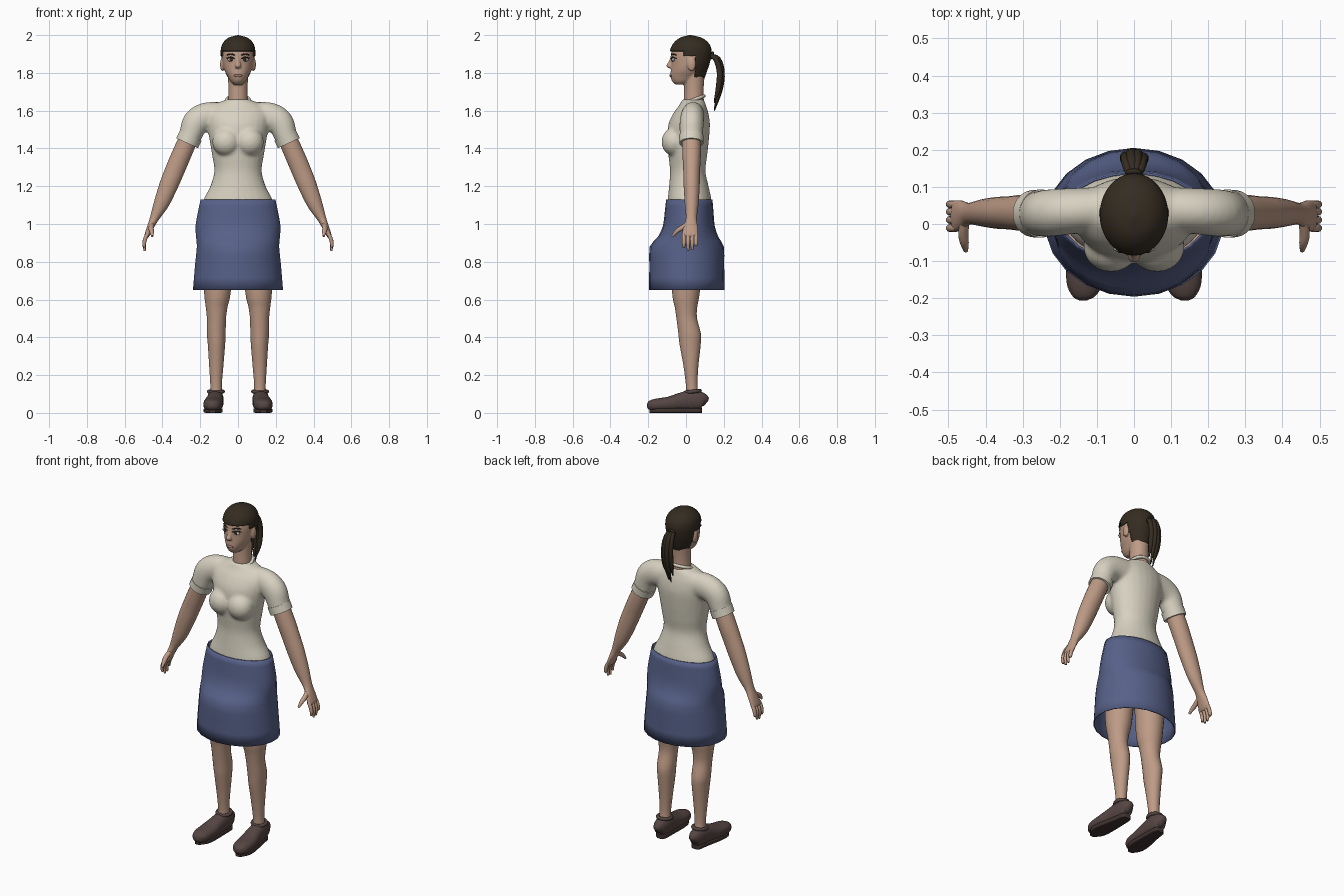
import bpy, bmesh, math
from mathutils import Vector

old = bpy.data.objects.get("Cube")
if old:
    bpy.data.objects.remove(old, do_unlink=True)


def material(name, rgb):
    m = bpy.data.materials.new(name)
    m.use_nodes = True
    m.diffuse_color = (*rgb, 1)
    m.node_tree.nodes["Principled BSDF"].inputs["Base Color"].default_value = (*rgb, 1)
    return m


SKIN = material("skin", (0.52, 0.33, 0.24))
SHIRT = material("cream_cloth", (0.68, 0.64, 0.53))
SKIRT = material("blue_cloth", (0.095, 0.12, 0.25))
HAIR = material("dark_brown_hair", (0.035, 0.025, 0.015))
SHOE = material("brown_leather", (0.09, 0.06, 0.055))
SOLE = material("dark_sole", (0.05, 0.033, 0.03))
LIP = material("lip", (0.34, 0.17, 0.14))
WHITE = material("eye_white", (0.5, 0.48, 0.45))
IRIS = material("iris", (0.03, 0.025, 0.02))
parts = []


def finish(ob, name, mat):
    ob.name = name
    ob.data.materials.clear()
    ob.data.materials.append(mat)
    if ob not in parts:
        parts.append(ob)
    return ob


def smooth_rows(rows, steps):
    """Catmull-Rom interpolation of ring parameters."""
    p = [Vector(r) for r in rows]
    p = [p[0] * 2 - p[1]] + p + [p[-1] * 2 - p[-2]]
    out = []
    for a, b, c, d in zip(p, p[1:], p[2:], p[3:]):
        for k in range(steps):
            t = k / steps
            out.append(0.5 * (2 * b + (c - a) * t + (2 * a - 5 * b + 4 * c - d) * t**2
                              + (3 * b - a - 3 * c + d) * t**3))
    return out + [p[-2]]


def loft(name, rows, mat, n=24, steps=4, side=(0, 1, 0), level=False, caps=True, power=1):
    """Skin elliptical rings (x, y, z, half width, half depth) along a path."""
    rows = smooth_rows(rows, steps)
    v = Vector(side)
    bm = bmesh.new()
    rings = []
    for i, r in enumerate(rows):
        c = Vector(r[:3])
        t = Vector(rows[min(i + 1, len(rows) - 1)][:3]) - Vector(rows[max(i - 1, 0)][:3])
        t = Vector((0, 0, 1)) if level else t.normalized()
        u = v.cross(t).normalized()
        w = t.cross(u)
        ring = []
        for k in range(n):
            a = math.tau * (k + 0.5) / n
            x, y = math.cos(a), math.sin(a)
            x, y = (math.copysign(abs(q) ** power, q) for q in (x, y))
            ring.append(bm.verts.new(c + u * x * max(r[3], 0.001) + w * y * max(r[4], 0.001)))
        rings.append(ring)
    for a, b in zip(rings, rings[1:]):
        for k in range(n):
            j = (k + 1) % n
            bm.faces.new((a[k], a[j], b[j], b[k]))
    if caps:
        bm.faces.new(rings[0][::-1])
        bm.faces.new(rings[-1])
    bmesh.ops.recalc_face_normals(bm, faces=bm.faces)
    me = bpy.data.meshes.new(name)
    bm.to_mesh(me)
    bm.free()
    ob = bpy.data.objects.new(name, me)
    bpy.context.collection.objects.link(ob)
    return finish(ob, name, mat)


def stack(name, rows, mat, **kw):
    """Level rings given as (z, half width, front y, back y)."""
    rows = [(0, (f + b) / 2, z, w, (b - f) / 2) for z, w, f, b in rows]
    return loft(name, rows, mat, level=True, **kw)


def ball(name, loc, size, mat):
    bpy.ops.mesh.primitive_uv_sphere_add(segments=20, ring_count=12, location=loc)
    ob = bpy.context.object
    ob.scale = size
    return finish(ob, name, mat)


def ring(name, loc, major, minor, mat, tilt=0):
    bpy.ops.mesh.primitive_torus_add(location=loc, rotation=(tilt, 0, 0), major_radius=major,
                                     minor_radius=minor, major_segments=32, minor_segments=8)
    return finish(bpy.context.object, name, mat)


def fuse(name, obs, mat, voxel, rounds):
    """Blend overlapping solids into one smooth skin."""
    bpy.ops.object.select_all(action='DESELECT')
    for o in obs:
        o.select_set(True)
        parts.remove(o)
    bpy.context.view_layer.objects.active = obs[0]
    bpy.ops.object.join()
    ob = obs[0]
    mod = ob.modifiers.new("remesh", 'REMESH')
    mod.mode = 'VOXEL'
    mod.voxel_size = voxel
    bpy.ops.object.modifier_apply(modifier=mod.name)
    mod = ob.modifiers.new("smooth", 'SMOOTH')
    mod.iterations = rounds
    bpy.ops.object.modifier_apply(modifier=mod.name)
    return finish(ob, name, mat)


def flip(rows, s):
    return [(r[0] * s, *r[1:]) for r in rows]


SIDES = (("left", 1), ("right", -1))

# Shirt: torso, bust and sleeves blended together
shirt = [stack("torso", [(1.08, .19, -.10, .14), (1.13, .183, -.097, .135), (1.2, .147, -.09, .12),
                         (1.28, .126, -.085, .103), (1.36, .137, -.093, .112), (1.45, .152, -.1, .122),
                         (1.53, .165, -.093, .127), (1.59, .165, -.065, .118), (1.63, .13, -.035, .105),
                         (1.66, .06, -.02, .095)], SHIRT)]
for nm, s in SIDES:
    shirt.append(ball("bust", (s * .062, -.062, 1.435), (.075, .068, .075), SHIRT))
    shirt.append(loft("sleeve", flip([(.08, .04, 1.57, .075, .06), (.165, .035, 1.568, .076, .062),
                                      (.222, .03, 1.538, .072, .064), (.25, .028, 1.475, .062, .062),
                                      (.266, .028, 1.435, .06, .061)], s), SHIRT))
fuse("shirt", shirt, SHIRT, .009, 7)
ring("collar", (0, .04, 1.657), .059, .009, SHIRT, .36)

# Skirt: flared open shell
skirt = stack("skirt", [(1.13, .2, -.105, .14), (1.06, .215, -.113, .146), (.99, .227, -.122, .152),
                        (.93, .224, -.15, .172), (.88, .22, -.192, .2), (.78, .23, -.194, .202),
                        (.65, .241, -.196, .205)], SKIRT, n=22, steps=2, caps=False)
mod = skirt.modifiers.new("thickness", 'SOLIDIFY')
mod.thickness = .006

# Head, neck, nose and ears blended together
head = [stack("skull", [(1.738, .022, -.055, 0), (1.755, .04, -.073, .04), (1.78, .054, -.082, .07),
                        (1.81, .07, -.081, .09), (1.85, .081, -.079, .115), (1.9, .084, -.08, .125),
                        (1.95, .074, -.06, .112), (1.98, .04, -.02, .07)], SKIN, n=32),
        stack("neck", [(1.58, .06, -.01, .1), (1.65, .053, -.012, .095), (1.72, .051, -.01, .094),
                       (1.8, .055, -.01, .1)], SKIN),
        loft("nose", [(0, -.072, 1.885, .009, .01), (0, -.08, 1.86, .011, .012),
                      (0, -.088, 1.838, .016, .017), (0, -.082, 1.825, .012, .012)], SKIN, level=True)]
for nm, s in SIDES:
    head.append(ball("ear", (s * .083, .03, 1.845), (.012, .022, .036), SKIN))
fuse("head", head, SKIN, .005, 3)

# Face details
ball("lips", (0, -.08, 1.785), (.023, .008, .008), LIP)
for nm, s in SIDES:
    ball(nm + "_eye", (s * .037, -.066, 1.87), (.019, .009, .01), WHITE)
    ball(nm + "_iris", (s * .037, -.071, 1.87), (.009, .007, .009), IRIS)
    for what, z in (("_eyebrow", 1.897), ("_eyelid", 1.879)):
        loft(nm + what, flip([(.017, -.078, z - .003, .003, .003), (.038, -.071, z + .003, .004, .004),
                              (.06, -.052, z - .002, .002, .003)], s), HAIR, n=8, side=(0, 0, 1))

# Hair cap, trimmed along the hairline
cap = stack("hair_cap", [(1.76, .05, -.06, .094), (1.81, .074, -.07, .112), (1.86, .088, -.08, .128),
                         (1.915, .092, -.085, .136), (1.955, .082, -.068, .122), (1.985, .052, -.034, .085),
                         (2.0, .004, .015, .03)], HAIR, n=64, steps=8)
bm = bmesh.new()
bm.from_mesh(cap.data)


def below_hairline(p):
    edge = 1.915 if p.y < -.015 else 1.885 if p.y < .05 else 1.775
    return p.z < edge


bmesh.ops.delete(bm, geom=[f for f in bm.faces if below_hairline(f.calc_center_median())], context='FACES')
bm.to_mesh(cap.data)
bm.free()
mod = cap.modifiers.new("thickness", 'SOLIDIFY')
mod.thickness = .01

# Ponytail: tie and tapering strands
ring("hair_tie", (0, .137, 1.892), .016, .007, HAIR, math.radians(70))
for i, (x, back, tip) in enumerate(((-.024, 0, 1.64), (-.008, .01, 1.6), (.01, .008, 1.61), (.025, -.002, 1.65))):
    loft(f"ponytail_strand_{i + 1}", [(x * .3, .12, 1.895, .01, .01), (x * .8, .16 + back, 1.873, .013, .014),
                                      (x, .18 + back, 1.8, .014, .015), (x, .171 + back, 1.71, .012, .013),
                                      (x * .8, .15, tip, .003, .003)], HAIR, n=10)

for nm, s in SIDES:
    # Sleeve cuff
    loft(nm + "_cuff", flip([(.251, .028, 1.467, .064, .065), (.269, .028, 1.428, .064, .064)], s), SHIRT)
    # Arm running into the palm
    loft(nm + "_arm", flip([(.25, .028, 1.48, .05, .05), (.298, .03, 1.37, .052, .049),
                            (.332, .03, 1.29, .052, .045), (.365, .03, 1.21, .05, .043),
                            (.405, .03, 1.11, .041, .037), (.443, .028, 1.03, .024, .029),
                            (.463, .025, .985, .018, .038), (.48, .022, .945, .014, .042),
                            (.485, .022, .93, .009, .038)], s), SKIN)
    # Fingers and thumb
    for i, (y, z) in enumerate(((-.011, .875), (.011, .858), (.033, .862), (.053, .885))):
        loft(f"{nm}_finger_{i + 1}", flip([(.477, y, .95, .01, .01), (.49, y, .925, .011, .011),
                                           (.497, y, .895, .01, .01), (.494, y, z, .006, .006)], s), SKIN, n=10)
    loft(nm + "_thumb", flip([(.455, .01, 1.0, .013, .014), (.46, -.025, .978, .014, .013),
                              (.457, -.05, .96, .012, .011), (.453, -.072, .935, .006, .006)], s),
         SKIN, n=12, side=(0, 0, 1))
    # Leg
    loft(nm + "_leg", flip([(.108, .01, .95, .09, .095), (.109, 0, .65, .072, .075), (.113, 0, .56, .058, .06),
                            (.114, .004, .5, .051, .055), (.115, .019, .42, .05, .06),
                            (.114, .022, .36, .046, .056), (.115, .026, .25, .038, .04),
                            (.116, .03, .15, .031, .031), (.116, .035, .08, .034, .034)], s), SKIN, level=True)
    # Shoe upper, collar and sole
    loft(nm + "_shoe", flip([(.118, .106, .05, .01, .018), (.118, .09, .06, .032, .044),
                             (.119, .035, .066, .043, .055), (.124, -.03, .058, .046, .048),
                             (.13, -.09, .048, .052, .038), (.134, -.16, .042, .048, .033),
                             (.136, -.194, .04, .031, .024), (.136, -.206, .04, .01, .01)], s),
         SHOE, side=(0, 0, 1), power=.85)
    ring(nm + "_shoe_collar", (s * .117, .036, .113), .038, .01, SHOE, .1)
    loft(nm + "_sole", flip([(.118, .085, .013, .018, .013), (.118, .07, .013, .032, .013),
                             (.12, .02, .013, .037, .013), (.13, -.09, .013, .049, .013),
                             (.134, -.15, .013, .045, .013), (.136, -.193, .013, .016, .013)], s),
         SOLE, side=(0, 0, 1), power=.35)

# Smooth shading with crisp edges
bpy.ops.object.select_all(action='DESELECT')
for ob in parts:
    ob.select_set(True)
bpy.context.view_layer.objects.active = parts[0]
bpy.ops.object.shade_smooth_by_angle(angle=math.radians(50))
